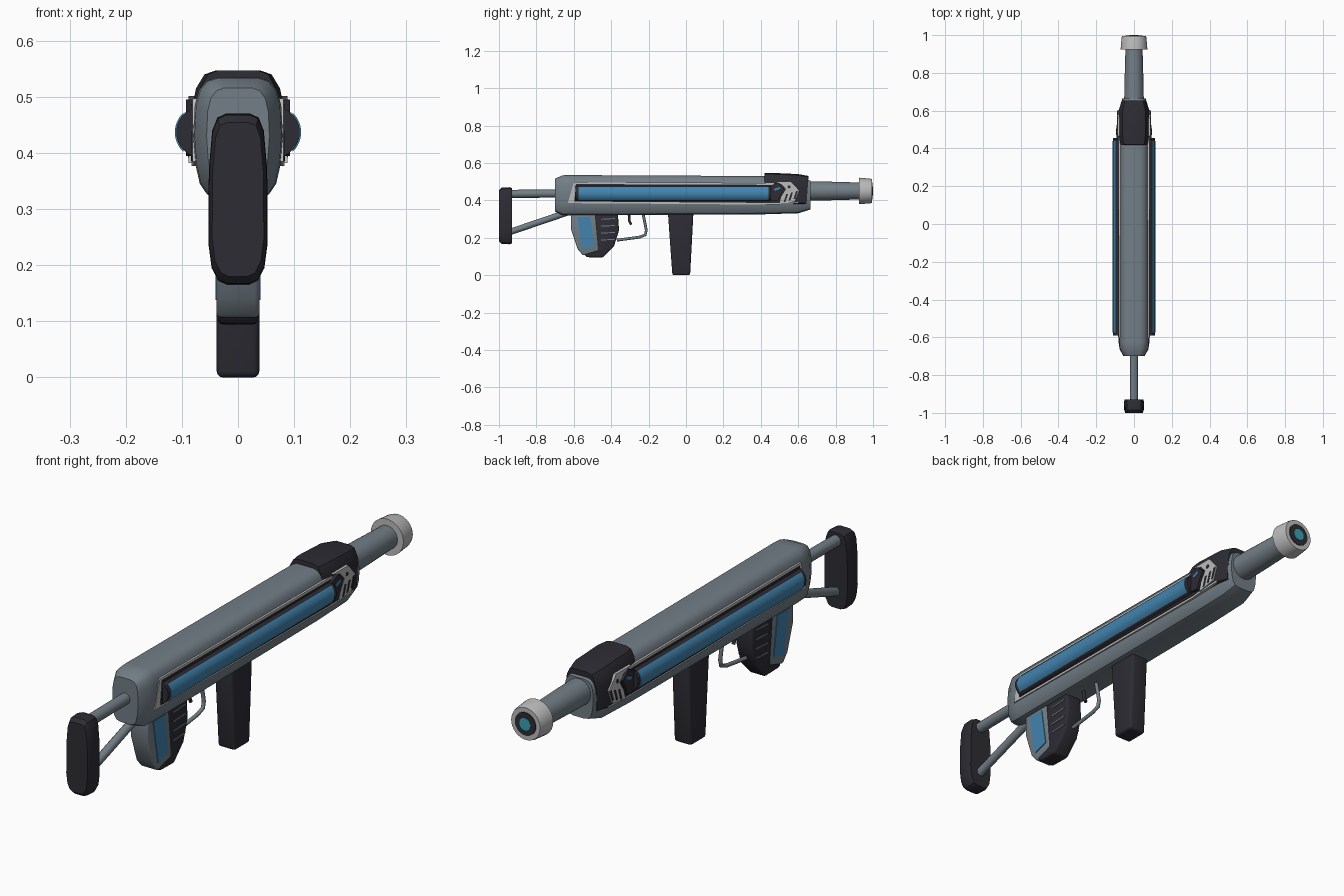
import bpy, bmesh, math
from mathutils import Vector

cube = bpy.data.objects.get("Cube")
if cube:
    bpy.data.objects.remove(cube)


def material(name, rgb):
    m = bpy.data.materials.new(name)
    m.use_nodes = True
    m.diffuse_color = (*rgb, 1)
    m.node_tree.nodes["Principled BSDF"].inputs["Base Color"].default_value = (*rgb, 1)
    return m


STEEL = material("steel grey", (0.17, 0.21, 0.24))
DARK = material("dark rubber", (0.026, 0.025, 0.034))
BLUE = material("energy blue", (0.055, 0.23, 0.43))
LIGHT = material("pale metal", (0.5, 0.5, 0.5))
CYAN = material("core cyan", (0.04, 0.36, 0.45))


def finish(name, bm, mat, bevel=0, angle=35):
    bmesh.ops.recalc_face_normals(bm, faces=bm.faces)
    if bevel:
        edges = [e for e in bm.edges if e.calc_face_angle(0) > math.radians(40)]
        bmesh.ops.bevel(bm, geom=edges, offset=bevel, segments=3, profile=0.5,
                        affect='EDGES', clamp_overlap=True)
    mesh = bpy.data.meshes.new(name)
    bm.to_mesh(mesh)
    bm.free()
    mesh.materials.append(mat)
    ob = bpy.data.objects.new(name, mesh)
    bpy.context.collection.objects.link(ob)
    bpy.ops.object.select_all(action='DESELECT')
    ob.select_set(True)
    bpy.context.view_layer.objects.active = ob
    bpy.ops.object.shade_smooth_by_angle(angle=math.radians(angle))
    return ob


def loft(name, rings, mat, bevel=0, angle=35):
    """Skin equal-length rings of points and cap both ends."""
    bm = bmesh.new()
    loops = [[bm.verts.new(p) for p in ring] for ring in rings]
    n = len(loops[0])
    for a, b in zip(loops, loops[1:]):
        for i in range(n):
            j = (i + 1) % n
            bm.faces.new((a[i], a[j], b[j], b[i]))
    bm.faces.new(loops[0])
    bm.faces.new(loops[-1])
    return finish(name, bm, mat, bevel, angle)


def plate(name, yz, x0, x1, mat, bevel=0):
    """Extrude a side outline from x0 to x1."""
    return loft(name, [[(x, y, z) for y, z in yz] for x in (x0, x1)], mat, bevel)


def lathe(name, profile, z, mat, sides=32):
    """Turn (y, radius) pairs round an axis along y."""
    return loft(name, [[(r * math.cos(t), y, z + r * math.sin(t))
                        for t in (math.tau * i / sides for i in range(sides))]
                       for y, r in profile], mat)


def rod(name, points, radius, mat):
    curve = bpy.data.curves.new(name, 'CURVE')
    curve.dimensions = '3D'
    curve.bevel_depth = radius
    curve.bevel_resolution = 4
    curve.use_fill_caps = True
    spline = curve.splines.new('POLY')
    spline.points.add(len(points) - 1)
    for p, (y, z) in zip(spline.points, points):
        p.co = (0, y, z, 1)
    curve.materials.append(mat)
    ob = bpy.data.objects.new(name, curve)
    bpy.context.collection.objects.link(ob)


def mirrored(half):
    """Close a right-hand (x, z) outline, listed top to bottom, across x = 0."""
    return half + [(-x, z) for x, z in reversed(half)]


# Receiver body
MID = 0.43
section = mirrored([(0.035, 0.535), (0.055, 0.529), (0.069, 0.513), (0.077, 0.485),
                    (0.08, 0.43), (0.076, 0.38), (0.068, 0.345), (0.055, 0.326), (0.03, 0.32)])
body = [(-0.70, 0.7, 0.82, 0.0), (-0.66, 0.97, 0.99, 0.0), (-0.62, 1, 1, 0), (0.42, 0.98, 0.95, 0),
        (0.60, 0.95, 0.9, 0.0), (0.665, 0.78, 0.72, 0.0)]
loft("receiver_body", [[(x * sx, y, MID + dz + (z - MID) * sz) for x, z in section]
                       for y, sx, sz, dz in body], STEEL)

# Front hood wrapped over the receiver
hood = mirrored([(0.04, 0.547), (0.06, 0.54), (0.075, 0.515), (0.082, 0.48), (0.082, 0.385), (0.07, 0.38)])
rings = []
for y, sx, top, lean in ((0.42, 0.9, 1.0, -0.01), (0.46, 1, 1, 0.02), (0.60, 1, 0.96, 0.0),
                         (0.655, 0.8, 0.9, -0.01)):
    rings.append([(x * sx, y + lean * (0.547 - z) / 0.16, 0.38 + (z - 0.38) * top) for x, z in hood])
loft("front_hood", rings, DARK)

# Barrel, muzzle ring and glowing core
lathe("barrel", [(0.60, 0.053), (0.76, 0.05), (0.94, 0.045)], 0.45, STEEL)
lathe("muzzle_ring", [(0.925, 0.06), (0.925, 0.071), (0.985, 0.066), (0.995, 0.063), (0.995, 0.05)], 0.45, LIGHT)
lathe("muzzle_bore", [(0.98, 0.045), (0.998, 0.045)], 0.45, DARK)
lathe("muzzle_core", [(0.99, 0.024), (1.0, 0.024)], 0.45, CYAN)

# Shoulder pad and its two rods
pad = mirrored([(0.022, 0.47), (0.037, 0.463), (0.046, 0.44), (0.052, 0.37), (0.053, 0.24),
                (0.047, 0.195), (0.035, 0.172), (0.02, 0.165)])
loft("shoulder_pad", [[(x * s, y, 0.317 + (z - 0.317) * t) for x, z in pad]
                      for y, s, t in ((-1.0, 0.87, 0.9), (-0.985, 0.98, 0.985),
                                      (-0.945, 1, 1), (-0.93, 0.95, 0.97))], DARK)
rod("upper_stock_rod", [(-0.95, 0.434), (-0.68, 0.437)], 0.022, STEEL)
rod("lower_stock_rod", [(-0.95, 0.228), (-0.62, 0.34)], 0.017, STEEL)

# Rear grip: shell, front half, ribs and panels
plate("grip_shell", [(-0.615, 0.34), (-0.615, 0.245), (-0.58, 0.14), (-0.55, 0.105),
                     (-0.465, 0.13), (-0.485, 0.34)], -0.038, 0.038, STEEL, 0.008)
plate("grip_front", [(-0.50, 0.34), (-0.365, 0.34), (-0.358, 0.24), (-0.385, 0.155), (-0.445, 0.094),
                     (-0.53, 0.096), (-0.545, 0.112), (-0.48, 0.135)], -0.036, 0.036, DARK, 0.009)
for side, s in (("left", 1), ("right", -1)):
    plate(side + "_grip_panel", [(-0.583, 0.312), (-0.512, 0.312), (-0.488, 0.158), (-0.552, 0.138)],
          s * 0.036, s * 0.0405, BLUE)
    for i in range(4):
        z = 0.30 - i * 0.037
        plate(f"{side}_grip_rib_{i + 1}", [(-0.455, z - 0.004), (-0.38, z), (-0.38, z + 0.005),
                                           (-0.455, z + 0.001)], s * 0.034, s * 0.038, STEEL)

# Trigger and guard
rod("trigger_guard", [(-0.37, 0.187), (-0.25, 0.203), (-0.218, 0.215), (-0.212, 0.24), (-0.23, 0.33)],
    0.0075, STEEL)
rod("trigger", [(-0.305, 0.33), (-0.303, 0.29), (-0.293, 0.27)], 0.007, DARK)

# Forward grip
loft("forward_grip", [[(sx * 0.038, y, z) for sx, y in ((-1, a), (1, a), (1, b), (-1, b))]
                      for z, a, b in ((0, -0.073, 0.022), (0.34, -0.097, 0.04))], DARK, 0.011)


def arc_bar(name, s, y0, y1, radius, spread, mat):
    """Bar along y whose section is an arc facing outwards."""
    steps = [math.radians(spread) * (i / 8 - 1) for i in range(17)]
    ring = [(s * (0.065 + radius * math.cos(t)), 0.437 + radius * math.sin(t)) for t in steps]
    return loft(name, [[(x, y, z) for x, z in ring] for y in (y0, y1)], mat)


# Side energy tubes, pale trim and vent plates
for side, s in (("left", 1), ("right", -1)):
    plate(side + "_trim", [(-0.632, 0.385), (-0.60, 0.497), (0.47, 0.493), (0.47, 0.377)],
          s * 0.06, s * 0.081, LIGHT)
    plate(side + "_trim_inlay", [(-0.598, 0.394), (-0.587, 0.487), (0.47, 0.483), (0.47, 0.386)],
          s * 0.07, s * 0.084, DARK)
    arc_bar(side + "_tube_housing", s, -0.59, 0.455, 0.045, 90, DARK)
    arc_bar(side + "_energy_tube", s, -0.575, 0.44, 0.0475, 47, BLUE)
    plate(side + "_tube_clasp", [(0.445, 0.40), (0.445, 0.475), (0.49, 0.495), (0.525, 0.465), (0.49, 0.395)],
          s * 0.07, s * 0.093, DARK)
    plate(side + "_clasp_light", [(0.47, 0.462), (0.50, 0.472), (0.505, 0.462), (0.475, 0.45)],
          s * 0.09, s * 0.095, BLUE)
    plate(side + "_vent_plate", [(0.465, 0.502), (0.56, 0.502), (0.603, 0.452), (0.58, 0.395), (0.50, 0.382),
                                 (0.51, 0.42), (0.535, 0.46), (0.51, 0.487)], s * 0.075, s * 0.088, LIGHT)
    for i in range(3):
        y, z = 0.522 + i * 0.026, 0.392 + i * 0.007
        plate(f"{side}_vent_slot_{i + 1}", [(y, z), (y + 0.01, z), (y + 0.024, z + 0.043), (y + 0.014, z + 0.043)],
              s * 0.085, s * 0.0895, DARK)
    plate(side + "_vent_stud", [(0.551 + 0.008 * math.cos(a), 0.472 + 0.008 * math.sin(a))
                                for a in (math.tau * i / 10 for i in range(10))],
          s * 0.085, s * 0.0895, DARK)
    plate(side + "_lower_trim", [(0.46, 0.377), (0.46, 0.385), (0.60, 0.39), (0.60, 0.383)],
          s * 0.06, s * 0.083, LIGHT)
